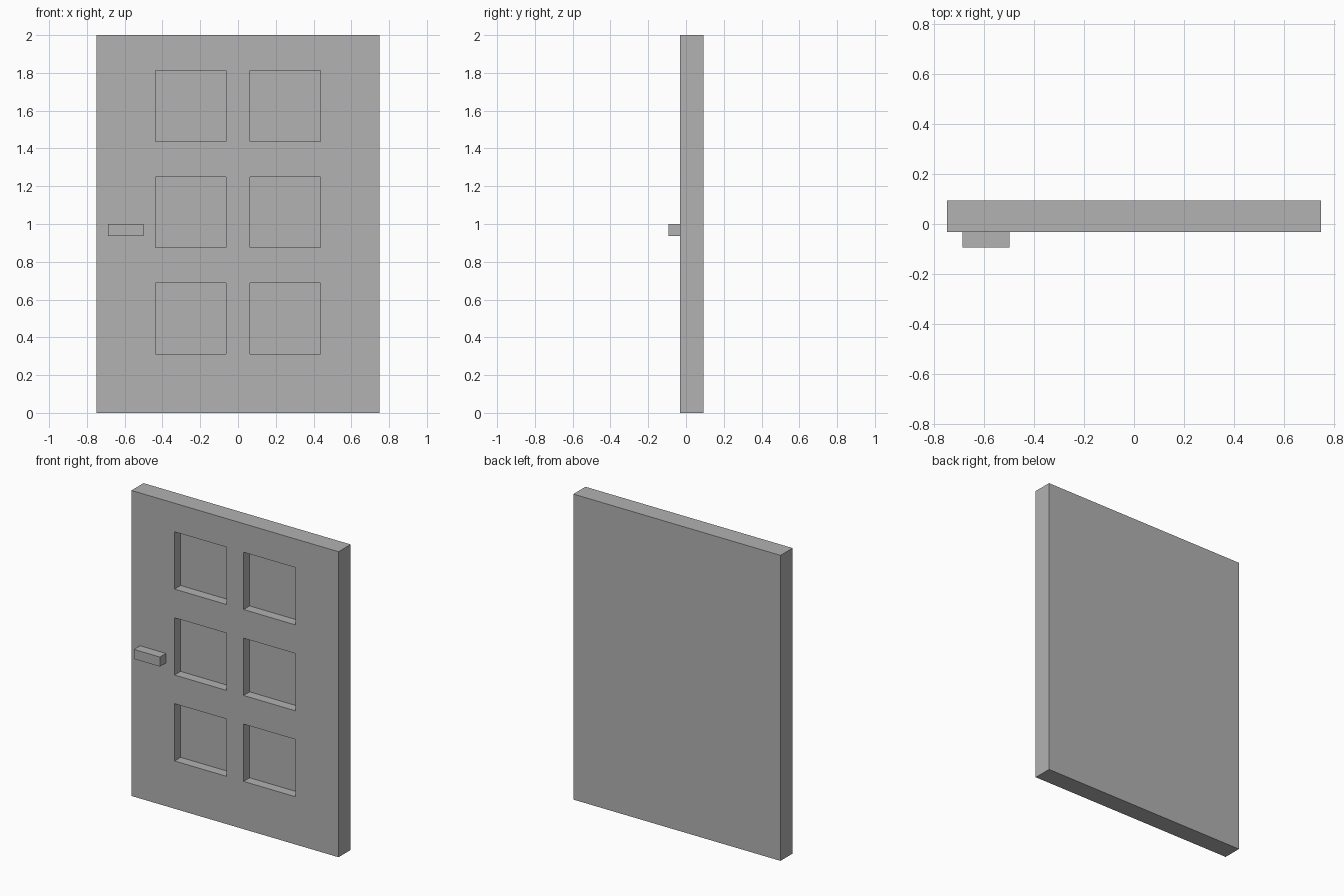
import bpy
import bmesh

cube = bpy.data.objects.get("Cube")
if cube:
    bpy.data.objects.remove(cube, do_unlink=True)

U = 1 / 16           # modelling unit
FRONT = -U / 2       # front plane of the slab
GREY = (0.445, 0.445, 0.445, 1)

grey = bpy.data.materials.new("plain_grey")
grey.use_nodes = True
grey.diffuse_color = GREY
grey.node_tree.nodes["Principled BSDF"].inputs["Base Color"].default_value = GREY


def add_object(name, bm):
    mesh = bpy.data.meshes.new(name)
    bmesh.ops.recalc_face_normals(bm, faces=bm.faces)
    bm.to_mesh(mesh)
    bm.free()
    mesh.materials.append(grey)
    obj = bpy.data.objects.new(name, mesh)
    bpy.context.collection.objects.link(obj)
    return obj


def box(name, low, high):
    bm = bmesh.new()
    bmesh.ops.create_cube(bm, size=1)
    for v in bm.verts:
        v.co = [l + (c + 0.5) * (h - l) for c, l, h in zip(v.co, low, high)]
    return add_object(name, bm)


# Door slab: a box whose front is sliced along the panel edges
bm = bmesh.new()
bmesh.ops.create_cube(bm, size=1)
for v in bm.verts:
    v.co = (v.co.x * 24 * U, FRONT + (v.co.y + 0.5) * 2 * U, (v.co.z + 0.5) * 32 * U)

columns = [(-7, -1), (1, 7)]
rows = [(5, 11), (14, 20), (23, 29)]


def slice_front(position, axis):
    front = [f for f in bm.faces if f.normal.y < -0.9]
    edges = {e for f in front for e in f.edges}
    verts = {v for f in front for v in f.verts}
    bmesh.ops.bisect_plane(bm, geom=front + list(edges) + list(verts),
                           plane_co=[a * position * U for a in axis], plane_no=axis)
    bm.normal_update()


bm.normal_update()
for pair in columns:
    for x in pair:
        slice_front(x, (1, 0, 0))
for pair in rows:
    for z in pair:
        slice_front(z, (0, 0, 1))


# Recessed panels: push the enclosed front faces inward
def inside(value, spans):
    return any(a * U < value < b * U for a, b in spans)


panels = []
for f in bm.faces:
    c = f.calc_center_median()
    if f.normal.y < -0.9 and inside(c.x, columns) and inside(c.z, rows):
        panels.append(f)
for f in panels:
    sunk = bmesh.ops.extrude_discrete_faces(bm, faces=[f])["faces"][0]
    rim = list(sunk.verts)
    outer = [e for e in bm.edges if e.is_boundary]
    bmesh.ops.translate(bm, vec=(0, U, 0), verts=rim)
    # Close the recess walls between the rim and the sunk panel
    bmesh.ops.bridge_loops(bm, edges=outer)
add_object("door_slab", bm)

# Handle block on the right side of the front
box("handle", (-11 * U, FRONT - U, 15 * U), (-8 * U, FRONT, 16 * U))
